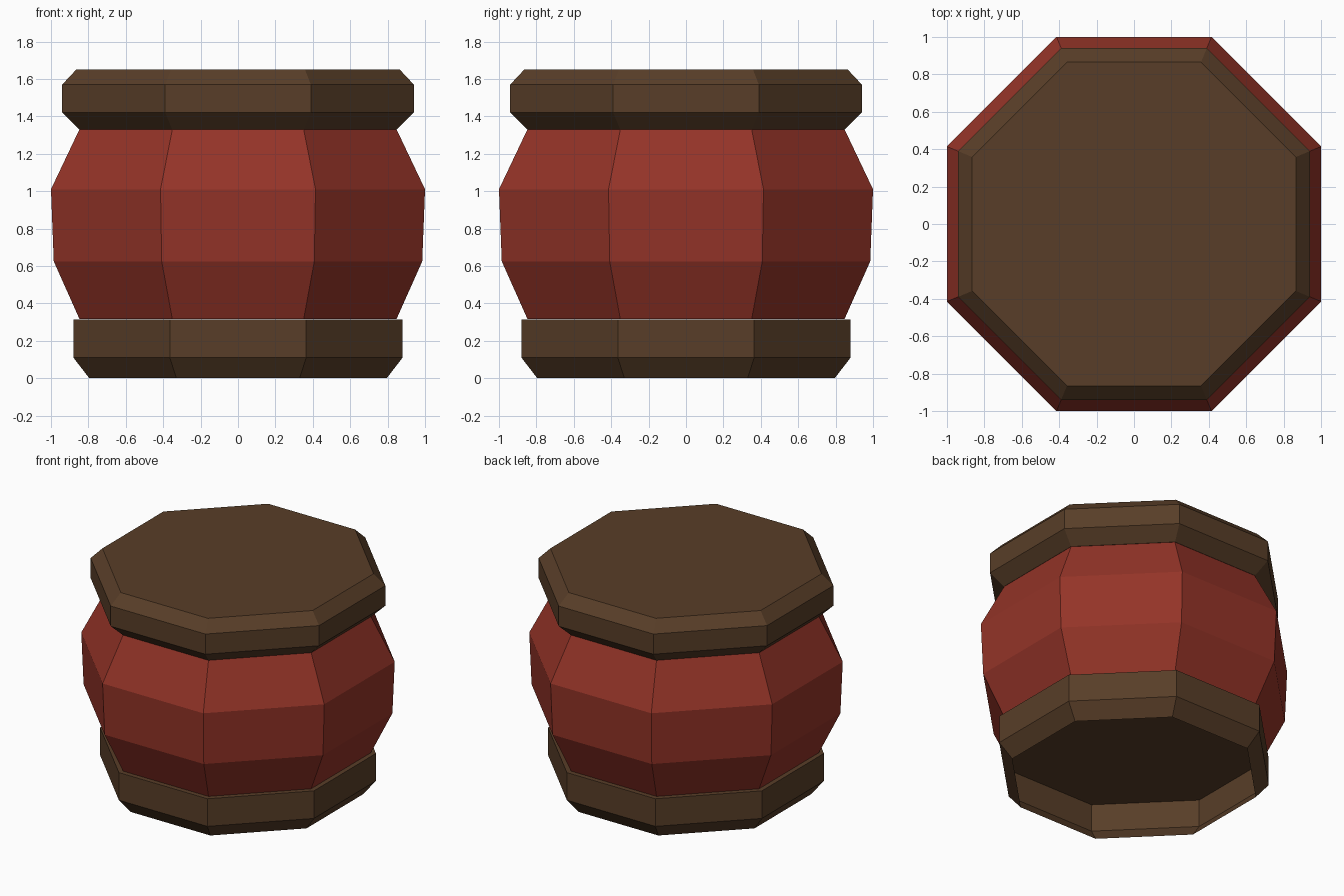
import bpy
import bmesh
import math

cube = bpy.data.objects.get("Cube")
if cube:
    bpy.data.objects.remove(cube, do_unlink=True)

SIDES = 8


def make_material(name, rgb):
    mat = bpy.data.materials.new(name)
    mat.use_nodes = True
    colour = (*rgb, 1.0)
    mat.diffuse_color = colour
    bsdf = next(n for n in mat.node_tree.nodes if n.type == "BSDF_PRINCIPLED")
    bsdf.inputs["Base Color"].default_value = colour
    return mat


def octagon_part(name, profile, mat, cap_bottom=True):
    """Stack octagonal rings from (distance to flat side, height) pairs."""
    bm = bmesh.new()
    rings = []
    for flat, z in profile:
        r = flat / math.cos(math.pi / SIDES)
        angles = [(i + 0.5) * math.tau / SIDES for i in range(SIDES)]
        rings.append([bm.verts.new((r * math.cos(a), r * math.sin(a), z)) for a in angles])
    for low, high in zip(rings, rings[1:]):
        for i in range(SIDES):
            j = (i + 1) % SIDES
            bm.faces.new((low[i], low[j], high[j], high[i]))
    bm.faces.new(rings[-1])
    if cap_bottom:
        bm.faces.new(rings[0][::-1])
    mesh = bpy.data.meshes.new(name)
    bm.to_mesh(mesh)
    bm.free()
    mesh.materials.append(mat)
    obj = bpy.data.objects.new(name, mesh)
    bpy.context.collection.objects.link(obj)
    return obj


wood = make_material("dark brown wood", (0.098, 0.048, 0.021))
red = make_material("brick red", (0.296, 0.034, 0.021))

# Hollow foot, open underneath and closed below the body
octagon_part("base", [(0.795, 0), (0.88, 0.11), (0.88, 0.315)], wood, cap_bottom=False)

# Bulging faceted body
octagon_part("body", [(0.848, 0.317), (0.985, 0.625), (1.0, 1.01), (0.848, 1.33)], red)

# Lid, bevelled above and below
octagon_part("lid", [(0.85, 1.33), (0.94, 1.42), (0.94, 1.57), (0.865, 1.65)], wood)
